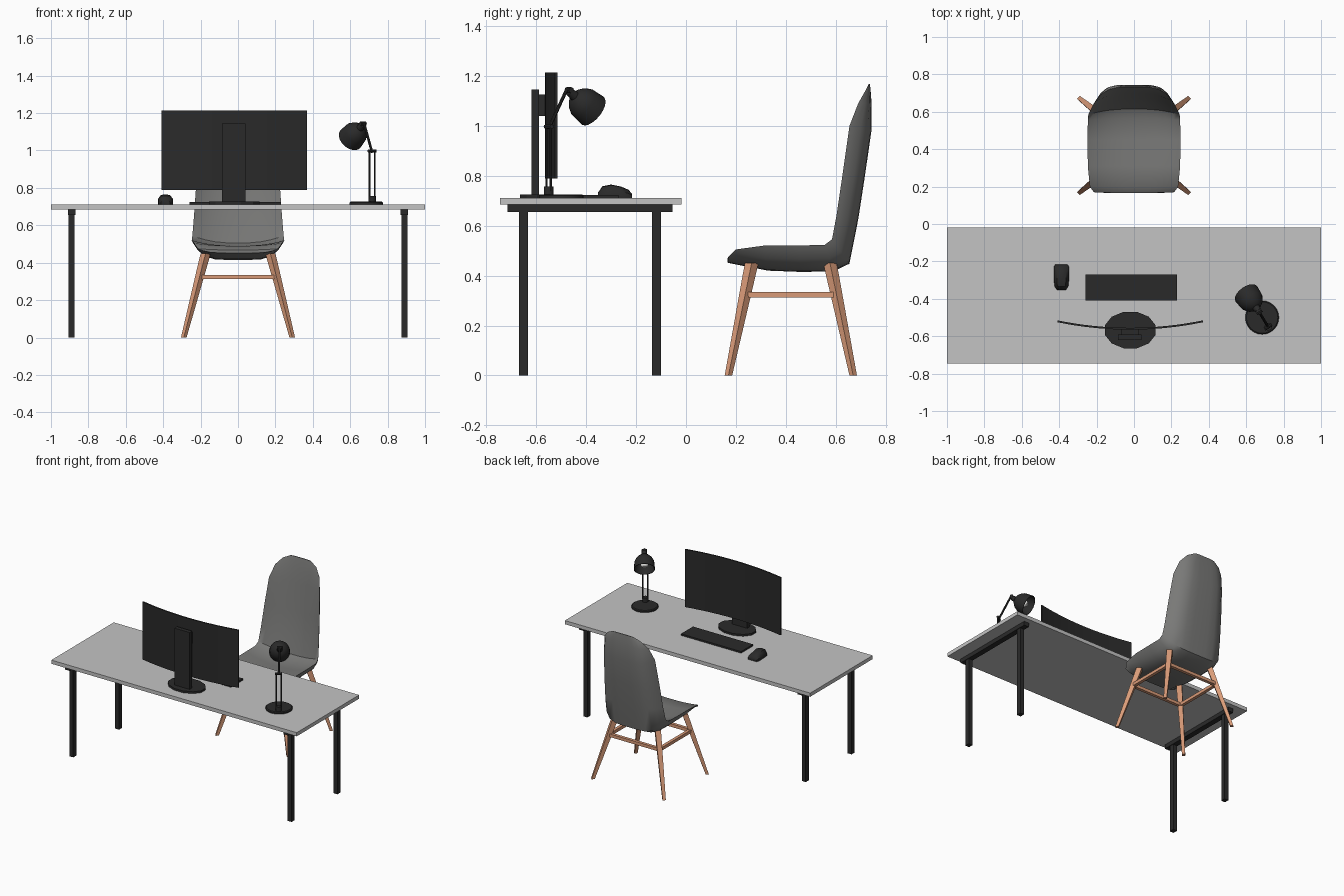
import bpy, bmesh, math
from mathutils import Vector

cube = bpy.data.objects.get("Cube")
if cube:
    bpy.data.objects.remove(cube, do_unlink=True)


def material(name, r, g, b):
    m = bpy.data.materials.new(name)
    m.use_nodes = True
    m.diffuse_color = (r, g, b, 1)
    node = next(n for n in m.node_tree.nodes if n.type == 'BSDF_PRINCIPLED')
    node.inputs["Base Color"].default_value = (r, g, b, 1)
    return m


BLACK = material("charcoal black", .023, .023, .023)
DESK = material("pale grey", .55, .55, .55)
FABRIC = material("grey fabric", .19, .19, .185)
WOOD = material("warm wood", .70, .33, .19)
BULB = material("bulb white", .8, .8, .78)


def finish(name, bm, mat, smooth=False):
    bmesh.ops.recalc_face_normals(bm, faces=bm.faces)
    mesh = bpy.data.meshes.new(name)
    bm.to_mesh(mesh)
    bm.free()
    mesh.materials.append(mat)
    ob = bpy.data.objects.new(name, mesh)
    bpy.context.collection.objects.link(ob)
    if smooth:
        bpy.ops.object.select_all(action='DESELECT')
        ob.select_set(True)
        bpy.context.view_layer.objects.active = ob
        bpy.ops.object.shade_smooth_by_angle(angle=math.radians(40))
    return ob


def loft(name, rings, mat, smooth=False, caps=(True, True)):
    """Skin a row of closed rings that have equal point counts."""
    bm = bmesh.new()
    rows = [[bm.verts.new(p) for p in r] for r in rings]
    n = len(rows[0])
    for a, b in zip(rows, rows[1:]):
        for i in range(n):
            j = (i + 1) % n
            bm.faces.new((a[i], a[j], b[j], b[i]))
    for cap, row in zip(caps, (rows[0], rows[-1])):
        if cap:
            bm.faces.new(row)
    return finish(name, bm, mat, smooth)


def ring(c, r, n, axis=(0, 0, 1), turn=0, stretch=1):
    """Regular polygon around c, facing along axis."""
    q = Vector(axis).to_track_quat('Z', 'Y')
    angles = [math.tau * i / n + turn for i in range(n)]
    return [Vector(c) + q @ Vector((r * math.cos(a), r * stretch * math.sin(a), 0)) for a in angles]


def rod(name, p, q, r, mat, n=8, turn=0):
    d = Vector(q) - Vector(p)
    return loft(name, [ring(p, r, n, d, turn), ring(q, r, n, d, turn)], mat, n > 4)


def box(name, x, y, z, mat):
    rings = [[(x[0], y[0], h), (x[1], y[0], h), (x[1], y[1], h), (x[0], y[1], h)] for h in z]
    return loft(name, rings, mat)


# Desk
TOP = .712
box("desk_top", (-1, 1), (-.745, -.018), (.685, TOP), DESK)
for side, s in (("left", 1), ("right", -1)):
    x = s * .89
    box(f"{side}_desk_rail", (x - .02, x + .02), (-.715, -.055), (.655, .685), BLACK)
    for end, y in (("front", -.652), ("rear", -.118)):
        box(f"{end}_{side}_desk_leg", (x - .016, x + .016), (y - .018, y + .018), (0, .66), BLACK)

# Curved monitor and its stand
rings = []
for i in range(17):
    u = i / 8 - 1
    x, y = -.02 + .39 * u, -.565 + .04 * u * u
    rings.append([(x, y, .79), (x, y + .01, .79), (x, y + .01, 1.215), (x, y, 1.215)])
loft("curved_monitor", rings, BLACK, True)
box("monitor_column", (-.085, .04), (-.62, -.59), (TOP, 1.145), BLACK)
box("monitor_mount", (-.07, .025), (-.592, -.558), (1.04, 1.125), BLACK)
base = [ring((-.02, -.567, z), .14, 12, turn=math.pi / 12, stretch=.72) for z in (TOP, .726)]
loft("monitor_base", base, BLACK)

# Keyboard
box("keyboard", (-.26, .23), (-.41, -.27), (TOP, .724), BLACK)

# Mouse: arched cross-sections from palm end to buttons
rings = []
for y, w, h in ((-.352, .024, .022), (-.335, .036, .046), (-.30, .040, .053),
                (-.26, .041, .045), (-.23, .041, .032), (-.217, .033, .016)):
    arch = [(-1, 0), (-1, .55), (-.6, .95), (0, 1), (.6, .95), (1, .55), (1, 0)]
    rings.append([(-.388 + w * a, y, TOP + h * b) for a, b in arch])
loft("mouse", rings, BLACK, True)

# Desk lamp
loft("lamp_base", [ring((.685, -.5, z), r, 24) for z, r in
                   ((TOP, .09), (.721, .09), (.726, .084))], BLACK, True)
post = Vector((.717, -.55, 0))
rod("lamp_socket", post + Vector((0, 0, .72)), post + Vector((0, 0, .758)), .02, BLACK, 12)
across = Vector((.014, .009, 0))
for side, s in (("left", 1), ("right", -1)):
    p = post + across * s
    rod(f"{side}_lamp_post", p + Vector((0, 0, .74)), p + Vector((0, 0, 1.0)), .005, BLACK)
rod("lamp_elbow", post - across * 1.4 + Vector((0, 0, .997)),
    post + across * 1.4 + Vector((0, 0, .997)), .009, BLACK)
rod("lamp_arm", post + Vector((0, 0, .99)), (.672, -.475, 1.152), .007, BLACK)
neck = Vector((.668, -.468, 1.137))
aim = Vector((-.075, .105, -.085)).normalized()
rod("lamp_knuckle", neck - across + Vector((0, 0, .006)), neck + across + Vector((0, 0, .006)), .012, BLACK)
shade = [(0, .016), (.03, .02), (.036, .034), (.055, .053), (.08, .066), (.138, .071),
         (.138, .067), (.08, .06), (.055, .045), (.04, .02)]
loft("lamp_shade", [ring(neck + aim * d, r, 20, aim) for d, r in shade], BLACK, True)
bulb = [(.045, .012), (.07, .016), (.09, .026), (.108, .026), (.122, .014)]
loft("lamp_bulb", [ring(neck + aim * d, r, 12, aim) for d, r in bulb], BULB, True)

# Chair shell: rim, inner centre and outer centre (y, z), then half width
STATIONS = [
    ((.170, .475), (.166, .468), (.166, .452), .215),
    ((.200, .505), (.200, .490), (.210, .443), .236),
    ((.310, .520), (.310, .490), (.330, .420), .247),
    ((.450, .521), (.450, .480), (.460, .415), .248),
    ((.555, .523), (.565, .480), (.590, .417), .247),
    ((.585, .545), (.615, .505), (.655, .448), .244),
    ((.603, .640), (.645, .630), (.691, .630), .236),
    ((.628, .810), (.675, .800), (.717, .800), .224),
    ((.655, 1.00), (.700, .990), (.743, .980), .206),
    ((.690, 1.09), (.716, 1.09), (.744, 1.09), .180),
    ((.718, 1.14), (.726, 1.14), (.740, 1.14), .137),
    ((.731, 1.166), (.732, 1.168), (.737, 1.168), .085),
]
us = [math.sin(math.pi * (i / 12 - .5)) for i in range(13)]


def shell_point(u, rim, mid, w, power):
    k = abs(u) ** power
    return (w * u, mid[0] + (rim[0] - mid[0]) * k, mid[1] + (rim[1] - mid[1]) * k)


rings = []
for rim, inner, outer, w in STATIONS:
    face = [shell_point(u, rim, inner, w, 2.5) for u in us]
    back = [shell_point(u, rim, outer, w, 5) for u in us[-2:0:-1]]
    rings.append(face + back)
loft("chair_shell", rings, FABRIC, True)


# Chair legs, splayed and tapered
def leg_centre(sx, sy, z):
    t = z / .45
    return Vector((sx * (.29 - .117 * t), .42 + sy * (.25 - .093 * t), z))


for end, sy in (("front", -1), ("rear", 1)):
    for side, sx in (("left", 1), ("right", -1)):
        loft(f"{end}_{side}_chair_leg",
             [ring(leg_centre(sx, sy, z), r, 4) for z, r in ((0, .015), (.40, .026), (.45, .027))], WOOD)

# Rails between the chair legs
corners = [(1, -1), (1, 1), (-1, 1), (-1, -1)]
names = ["left", "rear", "right", "front"]
for i, name in enumerate(names):
    a, b = corners[i], corners[(i + 1) % 4]
    rod(f"{name}_chair_rail", leg_centre(*a, .323), leg_centre(*b, .323), .016, WOOD, 4, math.pi / 4)
